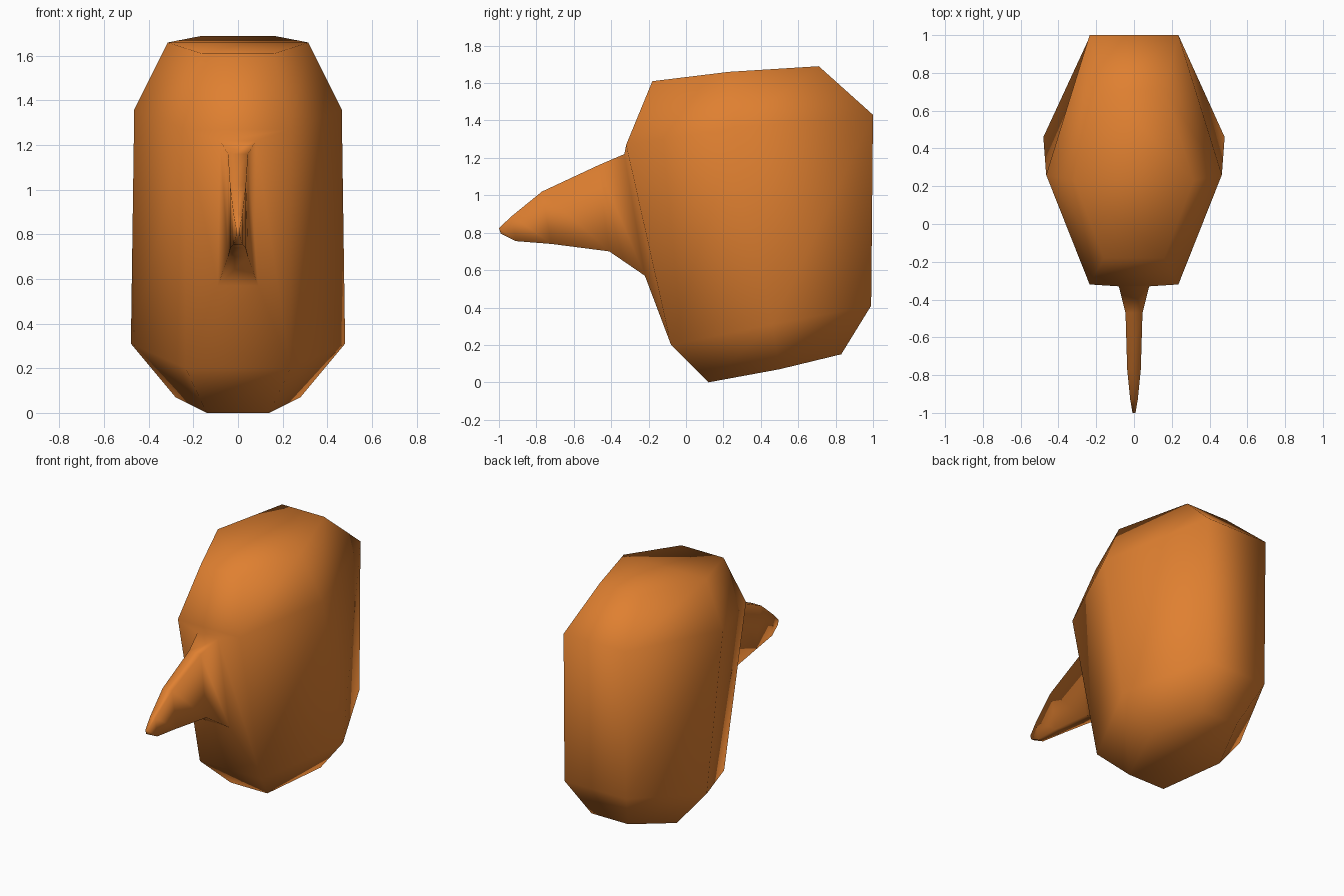
import bpy
import bmesh

cube = bpy.data.objects.get("Cube")
if cube:
    bpy.data.objects.remove(cube, do_unlink=True)

# Single flat colour
orange = bpy.data.materials.new("warm_orange")
orange.use_nodes = True
colour = (0.74, 0.215, 0.03, 1)
orange.diffuse_color = colour
orange.node_tree.nodes["Principled BSDF"].inputs["Base Color"].default_value = colour

# Body rings, bottom to top: front, middle and back points as (half width, y, z)
RINGS = [
    [(0.14, 0.12, 0.0), (0.28, 0.50, 0.07), (0.14, 0.83, 0.15)],
    [(0.235, -0.08, 0.20), (0.48, 0.46, 0.31), (0.235, 0.99, 0.41)],
    [(0.235, -0.32, 1.27), (0.465, 0.26, 1.36), (0.235, 1.0, 1.43)],
    [(0.16, -0.18, 1.61), (0.315, 0.23, 1.66), (0.16, 0.71, 1.69)],
]

# Beak sections, root to tip: bottom and top points as (half width, y, z)
BEAK = [
    [(0.09, -0.22, 0.57), (0.08, -0.33, 1.22)],
    [(0.045, -0.41, 0.70), (0.045, -0.47, 1.16)],
    [(0.035, -0.72, 0.74), (0.036, -0.77, 1.02)],
    [(0.02, -0.91, 0.755), (0.02, -0.93, 0.89)],
    [(0.008, -0.99, 0.795), (0.008, -1.0, 0.825)],
]

bm = bmesh.new()


def mirrored_loop(points):
    """Closed loop of vertices: the +x points, then their mirror images reversed."""
    left = [bm.verts.new(p) for p in points]
    right = [bm.verts.new((-x, y, z)) for x, y, z in reversed(points)]
    return left + right


def bridge(a, b, skip=()):
    """Join two loops of equal length with quads."""
    n = len(a)
    for i in range(n):
        if i not in skip:
            j = (i + 1) % n
            bm.faces.new((a[i], a[j], b[j], b[i]))


# Six-sided body, leaving the front wall open for the beak
rings = [mirrored_loop(r) for r in RINGS]
for k in range(3):
    bridge(rings[k], rings[k + 1], skip=(5,) if k == 1 else ())
for cap in (rings[0], rings[-1]):
    bm.faces.new((cap[0], cap[1], cap[4], cap[5]))
    bm.faces.new((cap[1], cap[2], cap[3], cap[4]))

# Front wall flares into the thin beak
low, high = rings[1], rings[2]
loops = [[low[0], high[0], high[5], low[5]]] + [mirrored_loop(s) for s in BEAK]
for a, b in zip(loops, loops[1:]):
    bridge(a, b)
bm.faces.new(loops[-1])

bmesh.ops.recalc_face_normals(bm, faces=bm.faces)
for face in bm.faces:
    face.smooth = True

mesh = bpy.data.meshes.new("beaked_body")
bm.to_mesh(mesh)
bm.free()
mesh.materials.append(orange)
body = bpy.data.objects.new("beaked_body", mesh)
bpy.context.collection.objects.link(body)
